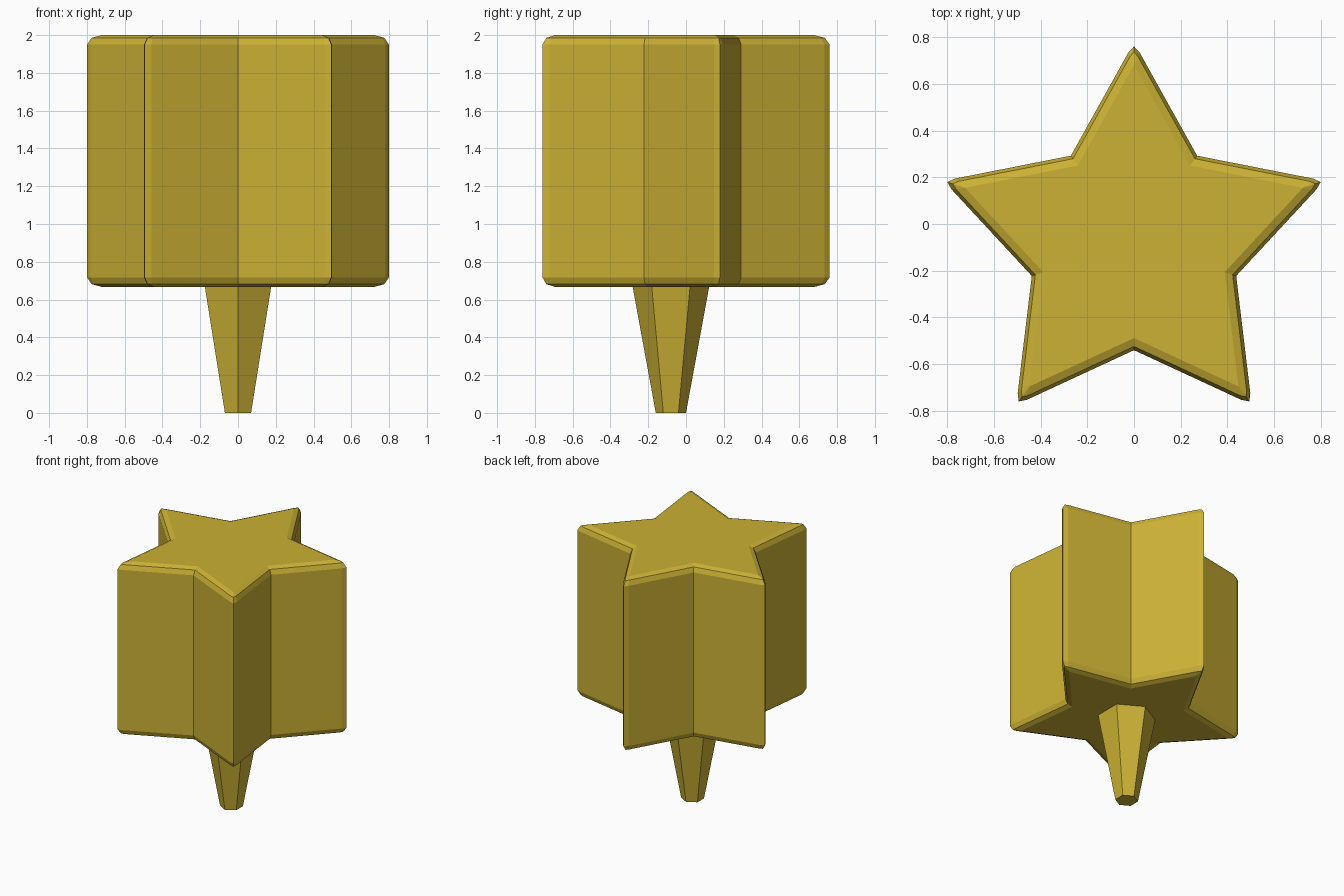
import bpy, bmesh, math
from mathutils import Vector

if "Cube" in bpy.data.objects:
    bpy.data.objects.remove(bpy.data.objects["Cube"])

CY = -0.08            # y of the star's axis
R_TIP, R_IN = 0.857, 0.46

gold = bpy.data.materials.new("golden yellow")
gold.diffuse_color = (0.60, 0.44, 0.035, 1)
gold.use_nodes = True
gold.node_tree.nodes["Principled BSDF"].inputs["Base Color"].default_value = gold.diffuse_color


def star_ring(inset, chop):
    """Five-pointed outline moved inward by inset; tips blunted in two small facets."""
    half_tip, half_in = math.radians(29.1), math.radians(53.5 + 11.6)
    outer = R_TIP - inset / math.sin(half_tip)
    inner = R_IN - inset / math.sin(half_in)
    star = []
    for i in range(10):
        a = math.pi / 2 + i * math.pi / 5
        r = outer if i % 2 == 0 else inner
        star.append(Vector((r * math.cos(a), r * math.sin(a))))
    ring = []
    for i, p in enumerate(star):
        if i % 2:
            ring.append(p)
            continue
        for q in (star[i - 1], None, star[(i + 1) % 10]):
            if q is None:
                ring.append(p * (1 - 0.34 * chop / p.length))
            else:
                ring.append(p + (q - p).normalized() * chop)
    return ring


def finish(bm, name):
    bmesh.ops.recalc_face_normals(bm, faces=bm.faces)
    mesh = bpy.data.meshes.new(name)
    bm.to_mesh(mesh)
    bm.free()
    mesh.materials.append(gold)
    ob = bpy.data.objects.new(name, mesh)
    bpy.context.collection.objects.link(ob)
    return ob


def loft(name, rings):
    """Stack of (z, outline) rings, joined and capped."""
    bm = bmesh.new()
    loops = [[bm.verts.new((p.x, p.y + CY, z)) for p in ring] for z, ring in rings]
    for a, b in zip(loops, loops[1:]):
        for i in range(len(a)):
            j = (i + 1) % len(a)
            bm.faces.new((a[i], a[j], b[j], b[i]))
    bm.faces.new(loops[0][::-1])
    bm.faces.new(loops[-1])
    return finish(bm, name)


def hexagon(r):
    return [Vector((r * math.cos(math.pi / 2 + i * math.pi / 3),
                    r * math.sin(math.pi / 2 + i * math.pi / 3))) for i in range(6)]


# Star block with rounded top and bottom rims
lo, hi = 0.667, 2.0
rim = [(0.0, 0.047, 0.004), (0.0146, 0.0146, 0.035), (0.05, 0.0, 0.05)]
rings = [(lo + dz, star_ring(d, c)) for dz, d, c in rim]
rings += [(hi - dz, star_ring(d, c)) for dz, d, c in reversed(rim)]
loft("star_block", rings)

# Tapered six-sided peg underneath
loft("peg", [(0.0, hexagon(0.08)), (0.67, hexagon(0.203))])
